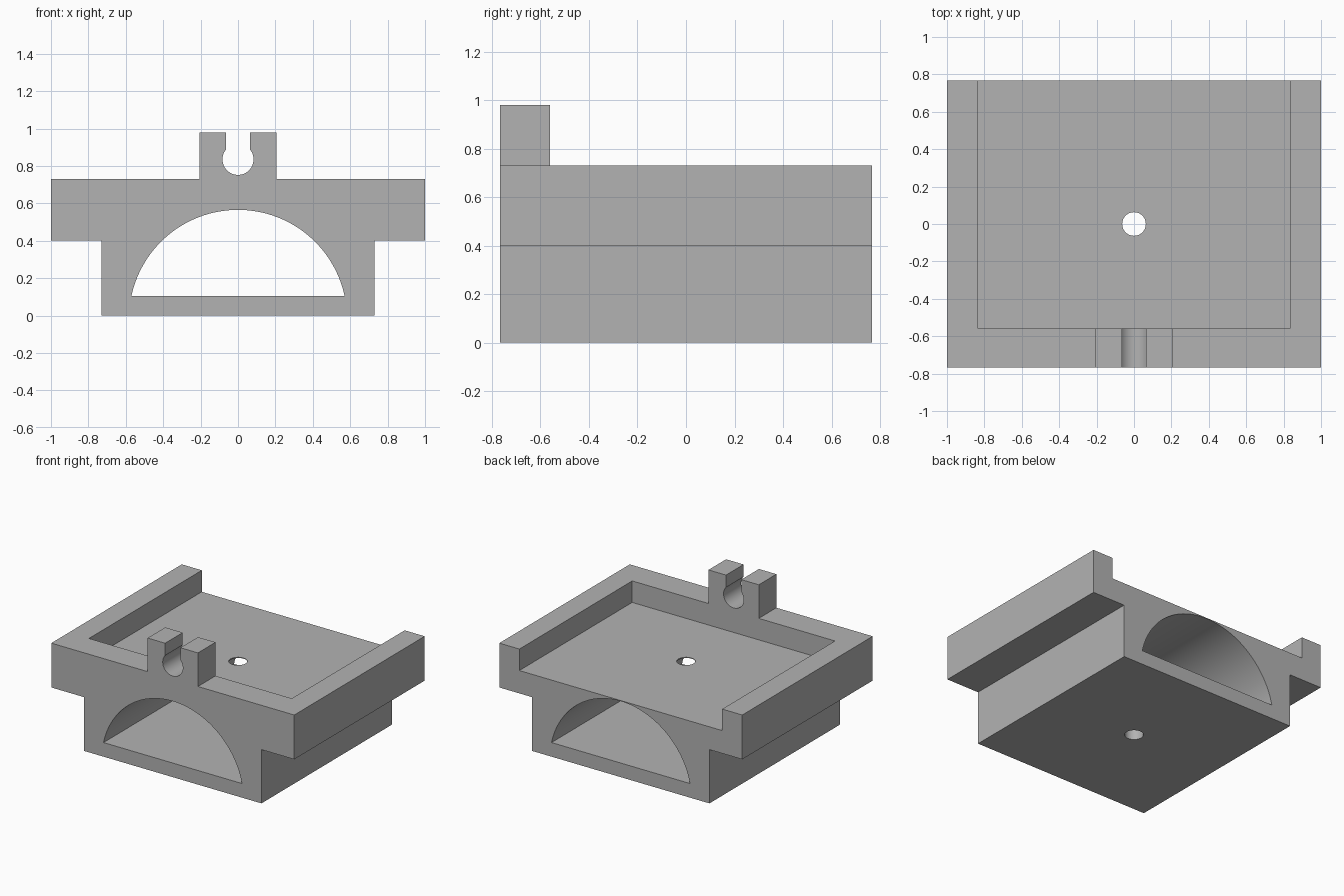
import bpy, bmesh, math

if "Cube" in bpy.data.objects:
    bpy.data.objects.remove(bpy.data.objects["Cube"], do_unlink=True)

HALF_Y = 0.767      # half depth
FLOOR_Z = 0.57      # tray floor height

grey = bpy.data.materials.new("plain_grey")
grey.use_nodes = True
grey.diffuse_color = (0.45, 0.45, 0.45, 1)
grey.node_tree.nodes["Principled BSDF"].inputs["Base Color"].default_value = (0.45, 0.45, 0.45, 1)


def arc(radius, cz, start, end, steps):
    """Points on a circle centred on x = 0 in the front plane."""
    angles = [start + (end - start) * i / steps for i in range(steps + 1)]
    return [(radius * math.cos(a), cz + radius * math.sin(a)) for a in angles]


def extrude_profile(name, points, y0, y1):
    """Extrude a front (x, z) outline along y."""
    bm = bmesh.new()
    face = bm.faces.new([bm.verts.new((x, y0, z)) for x, z in points])
    new = bmesh.ops.extrude_face_region(bm, geom=[face])["geom"]
    bmesh.ops.translate(bm, vec=(0, y1 - y0, 0),
                        verts=[v for v in new if isinstance(v, bmesh.types.BMVert)])
    bmesh.ops.recalc_face_normals(bm, faces=bm.faces)
    mesh = bpy.data.meshes.new(name)
    bm.to_mesh(mesh)
    bm.free()
    mesh.materials.append(grey)
    obj = bpy.data.objects.new(name, mesh)
    bpy.context.collection.objects.link(obj)
    return obj


# Bracket outline: stepped body, front tab and keyhole clip
right_half = [(0.73, 0), (0.73, 0.4), (1, 0.4), (1, 0.73), (0.207, 0.73), (0.207, 0.98), (0.063, 0.98)]
mouth = math.acos(0.063 / 0.083)
keyhole = arc(0.083, 0.835, mouth, -math.pi - mouth, 48)
left_half = [(-x, z) for x, z in reversed(right_half)]
bracket = extrude_profile("tray_bracket", right_half + keyhole + left_half, -HALF_Y, HALF_Y)

# Cutters: arched tunnel, open-backed tray pocket, vertical bolt hole
radius, centre = 0.583, -0.018
spring = math.asin((0.105 - centre) / radius)
tunnel = extrude_profile("tunnel_cutter", arc(radius, centre, spring, math.pi - spring, 80), -1, 1)
pocket = extrude_profile("pocket_cutter",
                         [(-0.835, FLOOR_Z), (0.835, FLOOR_Z), (0.835, 1.2), (-0.835, 1.2)], -0.56, 1)
bpy.ops.mesh.primitive_cylinder_add(vertices=48, radius=0.063, depth=3)
bolt_hole = bpy.context.object
bolt_hole.name = "bolt_hole_cutter"
bolt_hole.data.materials.append(grey)

bpy.ops.object.select_all(action='DESELECT')
bpy.context.view_layer.objects.active = bracket
bracket.select_set(True)
for cutter in (tunnel, pocket, bolt_hole):
    cutter.hide_render = True
    mod = bracket.modifiers.new(cutter.name, 'BOOLEAN')
    mod.operation = 'DIFFERENCE'
    mod.solver = 'EXACT'
    mod.object = cutter
    bpy.ops.object.modifier_apply(modifier=mod.name)
    bpy.data.objects.remove(cutter, do_unlink=True)

# Smooth curved walls, sharp edges elsewhere
bpy.ops.object.shade_smooth_by_angle(angle=math.radians(25))
